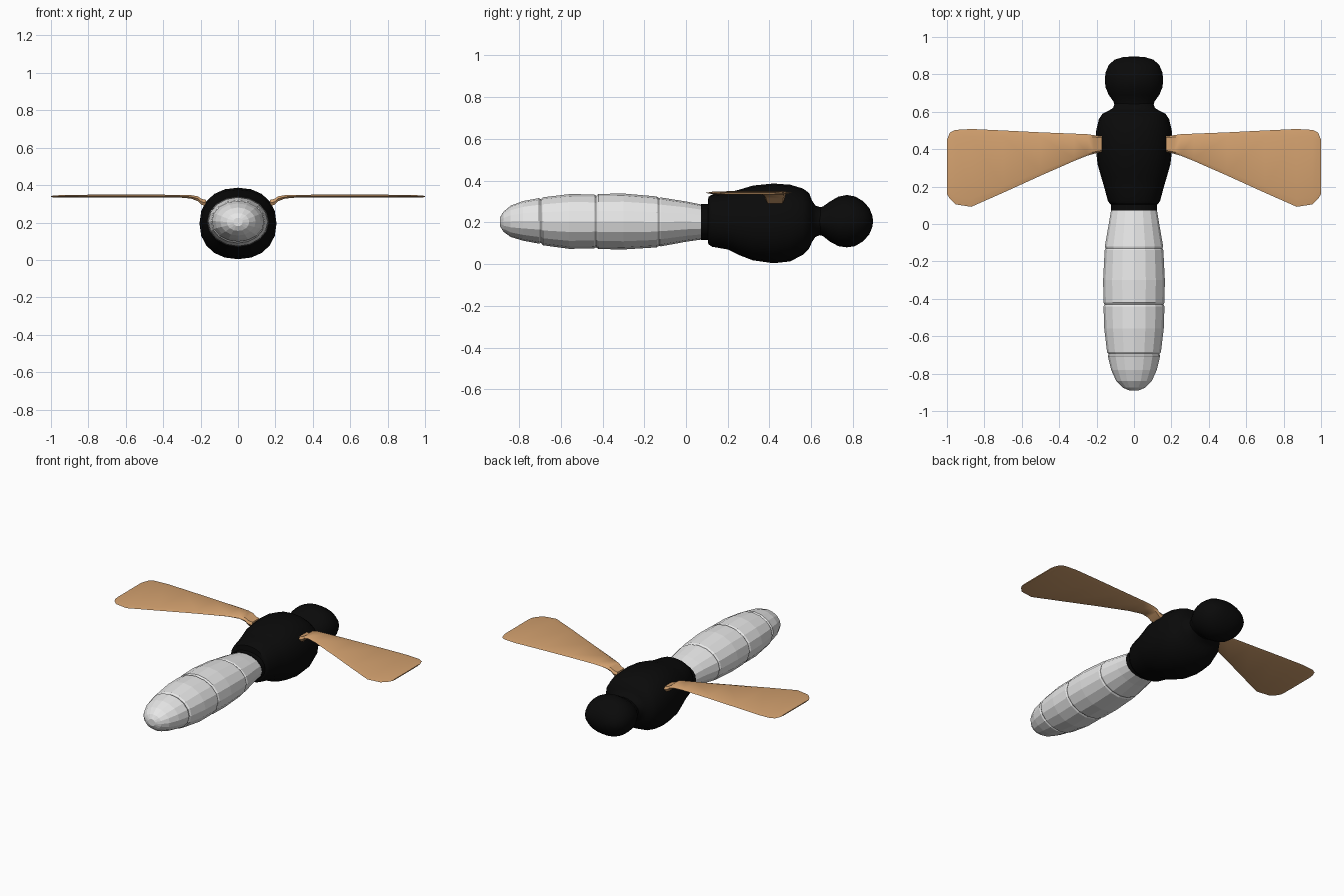
import bpy, bmesh, math


def material(name, rgb):
    m = bpy.data.materials.new(name)
    m.diffuse_color = (*rgb, 1)
    return m


BLACK = material("black", (0.003, 0.003, 0.003))
WHITE = material("pale_grey", (0.8, 0.8, 0.8))
TAN = material("tan", (0.66, 0.36, 0.16))


def loft(name, rings, mat, smooth=None):
    """Skin a list of closed rings and cap both ends."""
    bm = bmesh.new()
    loops = [[bm.verts.new(p) for p in ring] for ring in rings]
    n = len(loops[0])
    for a, b in zip(loops, loops[1:]):
        for i in range(n):
            j = (i + 1) % n
            bm.faces.new((a[i], a[j], b[j], b[i]))
    bm.faces.new(loops[0])
    bm.faces.new(loops[-1])
    bmesh.ops.recalc_face_normals(bm, faces=bm.faces)
    me = bpy.data.meshes.new(name)
    bm.to_mesh(me)
    bm.free()
    me.materials.append(mat)
    ob = bpy.data.objects.new(name, me)
    bpy.context.collection.objects.link(ob)
    if smooth:
        bpy.ops.object.select_all(action='DESELECT')
        ob.select_set(True)
        bpy.context.view_layer.objects.active = ob
        bpy.ops.object.shade_smooth_by_angle(angle=math.radians(smooth))
    return ob


def body_ring(y, rx, lo, hi, n=16, power=2.0):
    """Rounded cross-section across the body at y."""
    def s(v):
        return math.copysign(abs(v) ** (2 / power), v)
    ring = []
    for i in range(n):
        a = 2 * math.pi * i / n
        ring.append((rx * s(math.cos(a)), y,
                     (lo + hi) / 2 + (hi - lo) / 2 * s(math.sin(a))))
    return ring


# Abdomen: y, half width, bottom, top, with a thin groove between segments
abdomen = [
    (-0.89, 0.025, 0.18, 0.225), (-0.875, 0.06, 0.155, 0.25),
    (-0.84, 0.095, 0.13, 0.28), (-0.78, 0.122, 0.112, 0.302),
    (-0.705, 0.14, 0.098, 0.316), (-0.695, 0.136, 0.102, 0.311),
    (-0.685, 0.144, 0.09, 0.32), (-0.56, 0.159, 0.073, 0.335),
    (-0.44, 0.163, 0.075, 0.334), (-0.43, 0.158, 0.08, 0.327),
    (-0.42, 0.163, 0.072, 0.336), (-0.30, 0.165, 0.07, 0.338),
    (-0.14, 0.157, 0.08, 0.324), (-0.13, 0.152, 0.087, 0.316),
    (-0.12, 0.156, 0.085, 0.319), (0.0, 0.135, 0.107, 0.3),
    (0.09, 0.12, 0.12, 0.282),
]
loft("abdomen", [body_ring(*r) for r in abdomen], WHITE)

# Thorax, starting with the waist collar
thorax = [
    (0.072, 0.123, 0.115, 0.288), (0.105, 0.123, 0.115, 0.288),
    (0.107, 0.128, 0.095, 0.322), (0.125, 0.14, 0.083, 0.333),
    (0.2, 0.16, 0.07, 0.342), (0.25, 0.175, 0.045, 0.355),
    (0.32, 0.195, 0.018, 0.376), (0.42, 0.206, 0.004, 0.386),
    (0.5, 0.202, 0.013, 0.38), (0.56, 0.188, 0.045, 0.362),
    (0.59, 0.168, 0.075, 0.34), (0.603, 0.14, 0.105, 0.305),
    (0.62, 0.112, 0.13, 0.28), (0.645, 0.104, 0.14, 0.272),
]
loft("thorax", [body_ring(*r, n=20, power=2.2) for r in thorax], BLACK, 50)

# Head, flowing out of the neck
head = [
    (0.635, 0.104, 0.14, 0.272), (0.655, 0.11, 0.135, 0.275),
    (0.69, 0.135, 0.107, 0.3), (0.73, 0.152, 0.086, 0.323),
    (0.77, 0.156, 0.08, 0.331), (0.81, 0.152, 0.086, 0.324),
    (0.85, 0.135, 0.11, 0.3), (0.878, 0.105, 0.143, 0.268),
    (0.892, 0.06, 0.175, 0.235), (0.895, 0.02, 0.195, 0.215),
]
loft("head", [body_ring(*r, n=20) for r in head], BLACK, 50)

# Wings: x, rear edge, front edge, height, half thickness
wing = [
    (0.17, 0.385, 0.47, 0.305, 0.016), (0.195, 0.38, 0.472, 0.31, 0.016),
    (0.215, 0.375, 0.475, 0.327, 0.013), (0.25, 0.365, 0.48, 0.337, 0.009),
    (0.32, 0.337, 0.483, 0.341, 0.007), (0.5, 0.258, 0.49, 0.342, 0.007),
    (0.7, 0.167, 0.5, 0.342, 0.007), (0.87, 0.092, 0.508, 0.341, 0.007),
    (0.955, 0.105, 0.503, 0.34, 0.006), (0.985, 0.135, 0.488, 0.339, 0.005),
    (1.0, 0.16, 0.45, 0.339, 0.003),
]


def wing_ring(side, x, y0, y1, z, t):
    d = (y1 - y0) * 0.1
    return [(side * x, y0, z), (side * x, y0 + d, z + t),
            (side * x, y1 - d, z + t), (side * x, y1, z),
            (side * x, y1 - d, z - t), (side * x, y0 + d, z - t)]


for side, label in ((1, "right"), (-1, "left")):
    loft(label + "_wing", [wing_ring(side, *r) for r in wing], TAN, 40)
